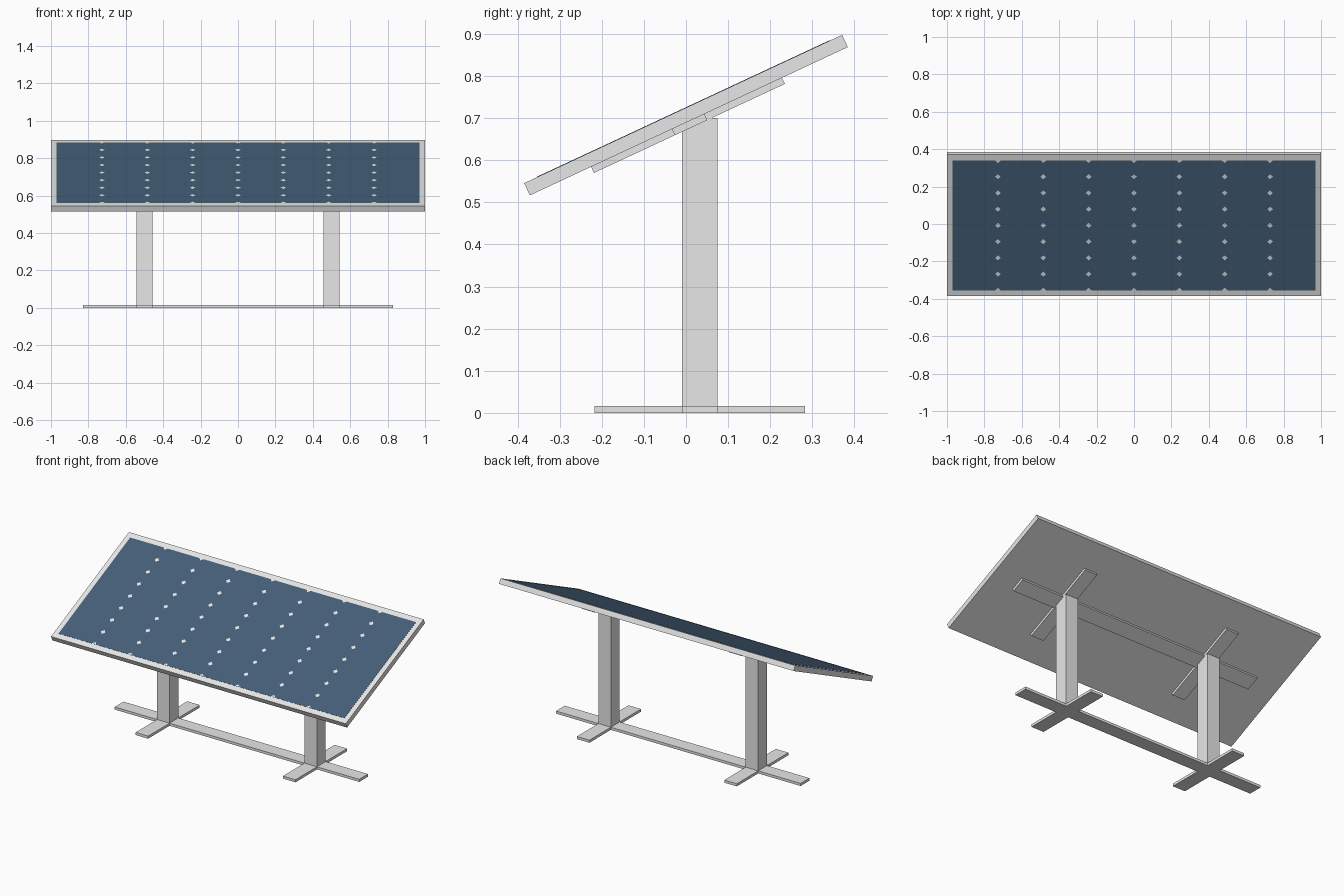
import bpy, bmesh, math
from mathutils import Matrix, Vector

if "Cube" in bpy.data.objects:
    bpy.data.objects.remove(bpy.data.objects["Cube"])


def material(name, rgb):
    m = bpy.data.materials.new(name)
    m.diffuse_color = (*rgb, 1.0)
    m.use_nodes = True
    m.node_tree.nodes["Principled BSDF"].inputs["Base Color"].default_value = m.diffuse_color
    return m


GREY = material("light grey metal", (0.80, 0.80, 0.80))
BLUE = material("dark blue cells", (0.059, 0.114, 0.188))

FLAT = Matrix.Identity(4)
# Panel plane: tilted 25 degrees, centred above the posts
TILT = Matrix.Translation((0, 0, 0.707)) @ Matrix.Rotation(math.radians(25), 4, 'X')


def make(name, bm, mat, frame):
    mesh = bpy.data.meshes.new(name)
    bm.to_mesh(mesh)
    bm.free()
    mesh.materials.append(mat)
    ob = bpy.data.objects.new(name, mesh)
    ob.matrix_world = frame
    bpy.context.collection.objects.link(ob)
    return ob


def box(name, centre, size, mat=GREY, frame=FLAT):
    bm = bmesh.new()
    bmesh.ops.create_cube(bm, size=1, matrix=Matrix.Translation(centre) @ Matrix.Diagonal((*size, 1)))
    return make(name, bm, mat, frame)


# Tilted panel: grey frame slab with a thin blue cell sheet on top
L, T = 0.833, 0.032
HX, HY = 0.97, 0.383
box("panel_frame", (0, 0, 0), (2.0, L, T), frame=TILT)
box("cell_sheet", (0, 0, T / 2), (2 * HX, 2 * HY, 0.002), BLUE, TILT)

# Small diamonds where the cell corners meet
bm = bmesh.new()
R, Z = 0.015, T / 2 + 0.002
for i in range(-3, 4):
    for j in range(-4, 5):
        c = Vector((i * HX / 4, j * HY / 4, Z))
        # diamonds on the upper and lower edges are cut in half
        lo = 0 if j == -4 else -R
        hi = 0 if j == 4 else R
        pts = [(-R, 0), (0, lo), (R, 0), (0, hi)]
        pts = [p for p in pts if p != (0, 0)]
        bm.faces.new([bm.verts.new(c + Vector((x, y, 0))) for x, y in pts])
make("cell_corner_diamonds", bm, GREY, TILT)

# Long bars: under the panel and on the ground
W, H = 0.085, 0.016
YP = 0.0325
ZS = -T / 2 - H / 2
box("panel_long_bar", (0, -0.002, ZS), (1.66, W, H), frame=TILT)
box("base_long_bar", (0, YP, H / 2), (1.66, W, H))

# Posts with cross bars at both ends
for side, x in (("left", -0.5), ("right", 0.5)):
    box(side + "_post", (x, YP, 0.35), (W, W, 0.70))
    box(side + "_foot", (x, YP, H / 2), (W, 0.5, H))
    box(side + "_panel_strut", (x, -0.006, ZS), (W, 0.5, H), frame=TILT)
